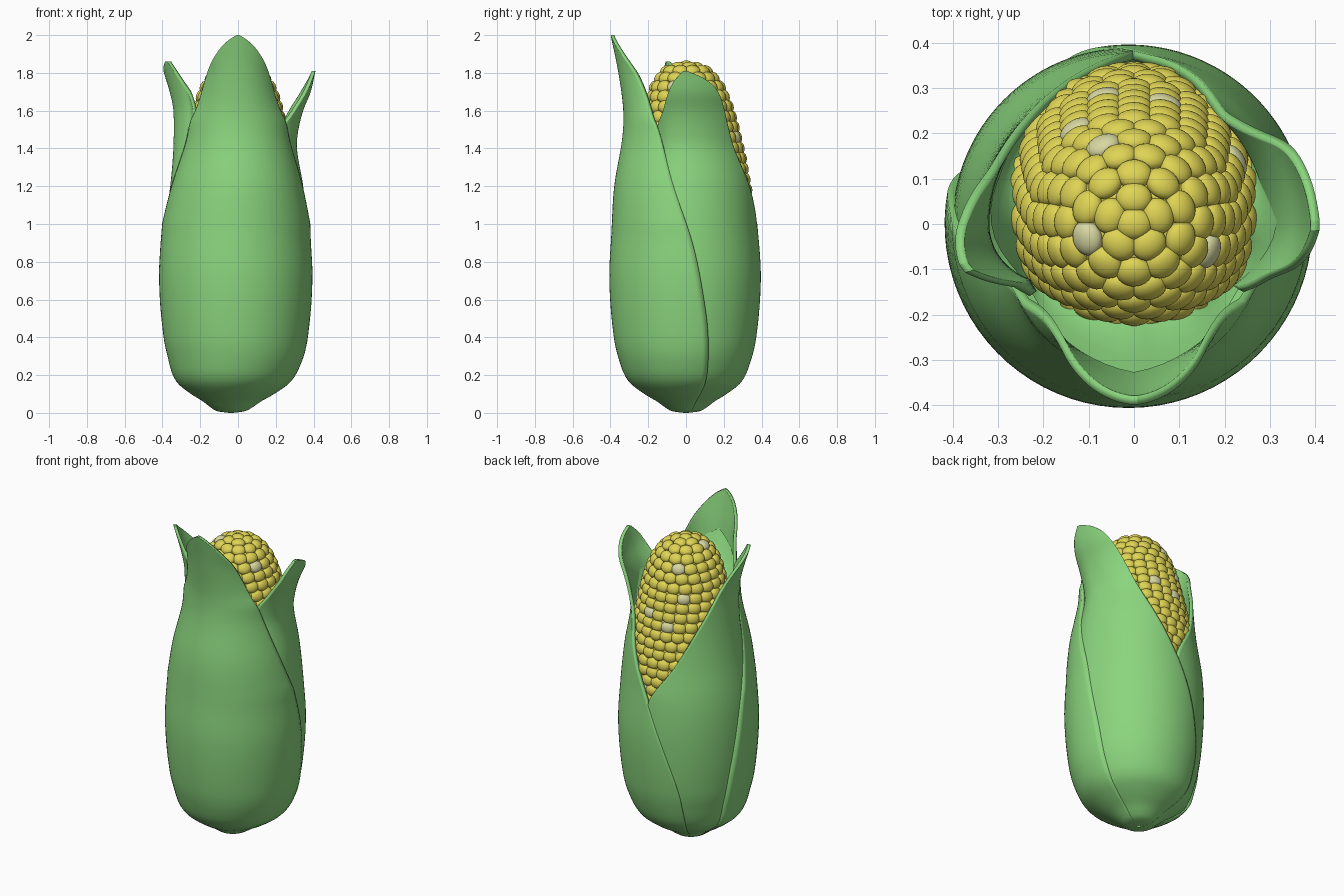
import bpy, bmesh, math
from mathutils import Vector, Matrix

if "Cube" in bpy.data.objects:
    bpy.data.objects.remove(bpy.data.objects["Cube"])


def material(name, rgb):
    m = bpy.data.materials.new(name)
    m.diffuse_color = (*rgb, 1)
    m.use_nodes = True
    m.node_tree.nodes["Principled BSDF"].inputs["Base Color"].default_value = m.diffuse_color
    return m


GREEN = material("husk green", (0.26, 0.67, 0.21))
YELLOW = material("kernel yellow", (0.74, 0.66, 0.09))
PALE = material("pale kernel", (0.68, 0.68, 0.36))


def curve(pts, t):
    """Smooth interpolation through (t, value) points."""
    if t <= pts[0][0]:
        return pts[0][1]
    if t >= pts[-1][0]:
        return pts[-1][1]
    n = len(pts)
    i = max(k for k in range(n - 1) if pts[k][0] <= t)

    def slope(k):
        a, b = pts[max(k - 1, 0)], pts[min(k + 1, n - 1)]
        return (b[1] - a[1]) / (b[0] - a[0])
    (t0, v0), (t1, v1) = pts[i], pts[i + 1]
    h = t1 - t0
    s = (t - t0) / h
    return ((2*s**3 - 3*s*s + 1) * v0 + (s**3 - 2*s*s + s) * h * slope(i)
            + (3*s*s - 2*s**3) * v1 + (s**3 - s*s) * h * slope(i + 1))


def clamp(v):
    return min(1, max(0, v))


def fold(deg):
    """Angle away from the front, 0 to 180."""
    d = deg % 360
    return min(d, 360 - d)


def polar(r, deg, z):
    """Angle is measured from the front (-y) towards +x."""
    a = math.radians(deg)
    return Vector((r * math.sin(a), -r * math.cos(a), z))


def finish(name, bm, mats):
    me = bpy.data.meshes.new(name)
    bm.to_mesh(me)
    bm.free()
    for m in mats:
        me.materials.append(m)
    ob = bpy.data.objects.new(name, me)
    bpy.context.collection.objects.link(ob)
    for p in me.polygons:
        p.use_smooth = True
    return ob


# Rounded lower husk shared by all leaves (height, radius)
BASE = [(0, 0.01), (0.008, 0.07), (0.03, 0.11), (0.06, 0.15), (0.1, 0.215),
        (0.16, 0.29), (0.25, 0.335), (0.4, 0.372), (0.7, 0.396)]
# Inner husk height and radius, by angle from the front
LINER_Z = [(0, 1.78), (30, 1.66), (60, 1.46), (90, 1.57), (120, 1.38), (150, 1.1), (180, 0.84)]
LINER_R = [(0, 0.328), (30, 0.298), (60, 0.272), (90, 0.315), (120, 0.3), (150, 0.34), (180, 0.37)]


def leaf(name, top, upper, lo, hi, centre, flat_lo, flat_hi, lift, sharp=0):
    """Husk leaf: radius by height, bounded by two edge angles by height."""
    profile = BASE + upper
    nu, nv = 44, 80
    bm = bmesh.new()
    out, inn, deep = [], [], []
    for j in range(nv + 1):
        z = top * (1 - math.cos(math.pi * j / nv)) / 2
        a0, a1 = curve(lo, z), curve(hi, z)
        w = clamp((z - 1.0) / 0.45) * (1 + sharp * clamp((z - 1.55) / 0.25))
        for grid in (out, inn, deep):
            grid.append([])
        for i in range(nu + 1):
            a = a0 + (a1 - a0) * i / nu
            k = flat_lo if a < centre else flat_hi
            r = curve(profile, z) * (1 - min(0.17, k * w * ((a - centre) / 60) ** 2))
            r += lift * clamp(z / 0.2)
            shift = Vector((-0.025 * max(0, 1 - z / 0.3) - 0.012 * clamp((1.4 - z) / 0.5), 0, 0))
            out[j].append(bm.verts.new(polar(r, a, z) + shift))
            inn[j].append(bm.verts.new(polar(max(r - 0.02, 0.004), a, z) + shift))
            # the inside wall is only needed above the inner husk
            deep[j].append(z < curve(LINER_Z, fold(a)) - 0.1)
    for j in range(nv):
        for i in range(nu):
            bm.faces.new((out[j][i], out[j][i+1], out[j+1][i+1], out[j+1][i]))
            if not deep[j][i]:
                bm.faces.new((inn[j][i], inn[j+1][i], inn[j+1][i+1], inn[j][i+1]))
        bm.faces.new((out[j][0], out[j+1][0], inn[j+1][0], inn[j][0]))
        bm.faces.new((out[j][nu], inn[j][nu], inn[j+1][nu], out[j+1][nu]))
    for i in range(nu):
        bm.faces.new((out[nv][i], out[nv][i+1], inn[nv][i+1], inn[nv][i]))
    bmesh.ops.delete(bm, geom=[v for v in bm.verts if not v.link_faces], context='VERTS')
    return finish(name, bm, [GREEN])


# Front leaf wraps over both side leaves
half = [(0, 110), (0.2, 110), (0.4, 108), (0.55, 105), (0.9, 95), (1.15, 82),
        (1.5, 60), (1.6, 50), (1.8, 31), (1.92, 16), (1.975, 7), (2.0, 1)]
leaf("front_leaf", 2.0,
     [(0.95, 0.385), (1.2, 0.370), (1.45, 0.328), (1.6, 0.322), (1.8, 0.348), (2.0, 0.389)],
     [(z, -a) for z, a in half], half, 0, 0.09, 0.09, 0.010, 4)

# Right leaf, whose back edge runs down over the left leaf
leaf("right_leaf", 1.81,
     [(0.95, 0.382), (1.2, 0.35), (1.4, 0.312), (1.5, 0.32), (1.6, 0.345),
      (1.7, 0.385), (1.81, 0.41)],
     [(0, 100), (0.4, 98), (0.9, 85), (1.15, 72), (1.5, 58), (1.6, 68), (1.75, 80), (1.81, 88)],
     [(0, 212), (0.3, 210), (0.5, 203), (0.92, 180), (1.2, 159), (1.5, 134),
      (1.7, 116), (1.77, 104), (1.81, 91)],
     90, 0.42, -0.05, 0.0)

# Left leaf, lowest layer
leaf("left_leaf", 1.86,
     [(0.95, 0.39), (1.2, 0.362), (1.4, 0.35), (1.6, 0.35), (1.7, 0.37), (1.86, 0.42)],
     [(0, -158), (0.3, -160), (0.5, -166), (0.92, -182), (1.2, -155), (1.5, -123),
      (1.7, -102), (1.8, -88), (1.86, -77)],
     [(0, -100), (0.4, -98), (0.9, -85), (1.15, -72), (1.5, -56), (1.62, -57),
      (1.75, -66), (1.86, -74)],
     -90, 0.03, 0.8, -0.008)

# Cob profile (height, radius), leaning a little to the back
COB = [(0.85, 0.288), (1.05, 0.292), (1.25, 0.28), (1.45, 0.25), (1.6, 0.22),
       (1.71, 0.185), (1.79, 0.135), (1.83, 0.075), (1.842, 0.0)]


def cob_point(r, deg, z):
    return polar(r, deg, z) + Vector((0, 0.043 * clamp((1.85 - z) / 0.7), 0))


def ring_surface(name, point, rows, mat, seg=64):
    bm = bmesh.new()
    grid = [[bm.verts.new(point(j, 360 * i / seg)) for i in range(seg)] for j in range(rows)]
    for j in range(rows - 1):
        for i in range(seg):
            k = (i + 1) % seg
            bm.faces.new((grid[j][i], grid[j][k], grid[j+1][k], grid[j+1][i]))
    return finish(name, bm, [mat])


def core(j, deg):
    # the core starts just below the inner husk
    z0 = curve(LINER_Z, fold(deg)) - 0.22
    z = z0 + (1.842 - z0) * math.sin(math.pi / 2 * j / 14)
    return cob_point(max(curve(COB, z), 0.002), deg, z - 0.003)


ring_surface("cob_core", core, 15, YELLOW)


# Inner husk closing the gap between the leaves and the cob
def liner(j, deg):
    d = fold(deg)
    z = curve(LINER_Z, d)
    r = curve(LINER_R, d)
    if deg > 180:
        r += 0.018 * clamp(1 - abs(d - 118) / 28)
    zi = z - 0.09 - 0.11 * clamp(1 - d / 40) - 0.05 * clamp(1 - abs(d - 90) / 25)
    p = cob_point(curve(COB, zi) - 0.01, deg, zi).lerp(polar(r, deg, z), j / 4)
    p.z -= 0.02 * math.sin(math.pi * j / 4)
    return p


ring_surface("inner_husk", liner, 5, GREEN)

# Kernel places: rings spaced evenly along the cob profile
path = [(curve(COB, z), z) for z in [0.85 + 0.992 * i / 2000 for i in range(2001)]]
path.reverse()
spots, run, ring, prev = [], 0.0, 0, path[0]
STEP = 0.056
for q, (r, z) in enumerate(path):
    run += math.hypot(r - prev[0], z - prev[1])
    if q == 0 or run >= STEP * ring:
        count = max(1, round(2 * math.pi * r / 0.068))
        a, b = path[max(q - 25, 0)], path[min(q + 25, 2000)]
        slope = math.atan2(b[0] - a[0], a[1] - b[1]) if q else math.pi / 2
        for i in range(count):
            deg = 360 * (i + 0.5 * (ring % 2)) / count
            # leave out kernels buried below the inner husk
            if z > liner(0, deg).z - 0.03:
                spots.append((cob_point(r, deg, z), deg, slope))
        ring += 1
    prev = (r, z)

# A few pale kernels, picked by plan position
pale = set()
for x, y in [(-.13, .21), (-.07, .185), (.075, .26), (-.13, -.02), (.17, -.085),
             (.075, .33), (.2, .14), (-.06, .28)]:
    pale.add(min(range(len(spots)),
                 key=lambda n: (spots[n][0].x - x) ** 2 + (spots[n][0].y - y) ** 2))

bm = bmesh.new()
for n, (p, deg, slope) in enumerate(spots):
    # local axes: x around the cob, y outwards, z along the profile
    rot = Matrix.Rotation(math.radians(deg + 180), 4, 'Z') @ Matrix.Rotation(slope, 4, 'X')
    mat = Matrix.Translation(p) @ rot @ Matrix.Diagonal((0.040, 0.024, 0.035, 1))
    new = bmesh.ops.create_icosphere(bm, subdivisions=3, radius=1, matrix=mat)
    faces = {f for v in new["verts"] for f in v.link_faces}
    for f in faces:
        f.material_index = int(n in pale)
    # drop the half sunk into the core
    outward = rot.to_3x3() @ Vector((0, 1, 0))
    sunk = [f for f in faces if (f.calc_center_median() - p).dot(outward) < -0.008]
    bmesh.ops.delete(bm, geom=sunk, context='FACES')
finish("kernels", bm, [YELLOW, PALE])
